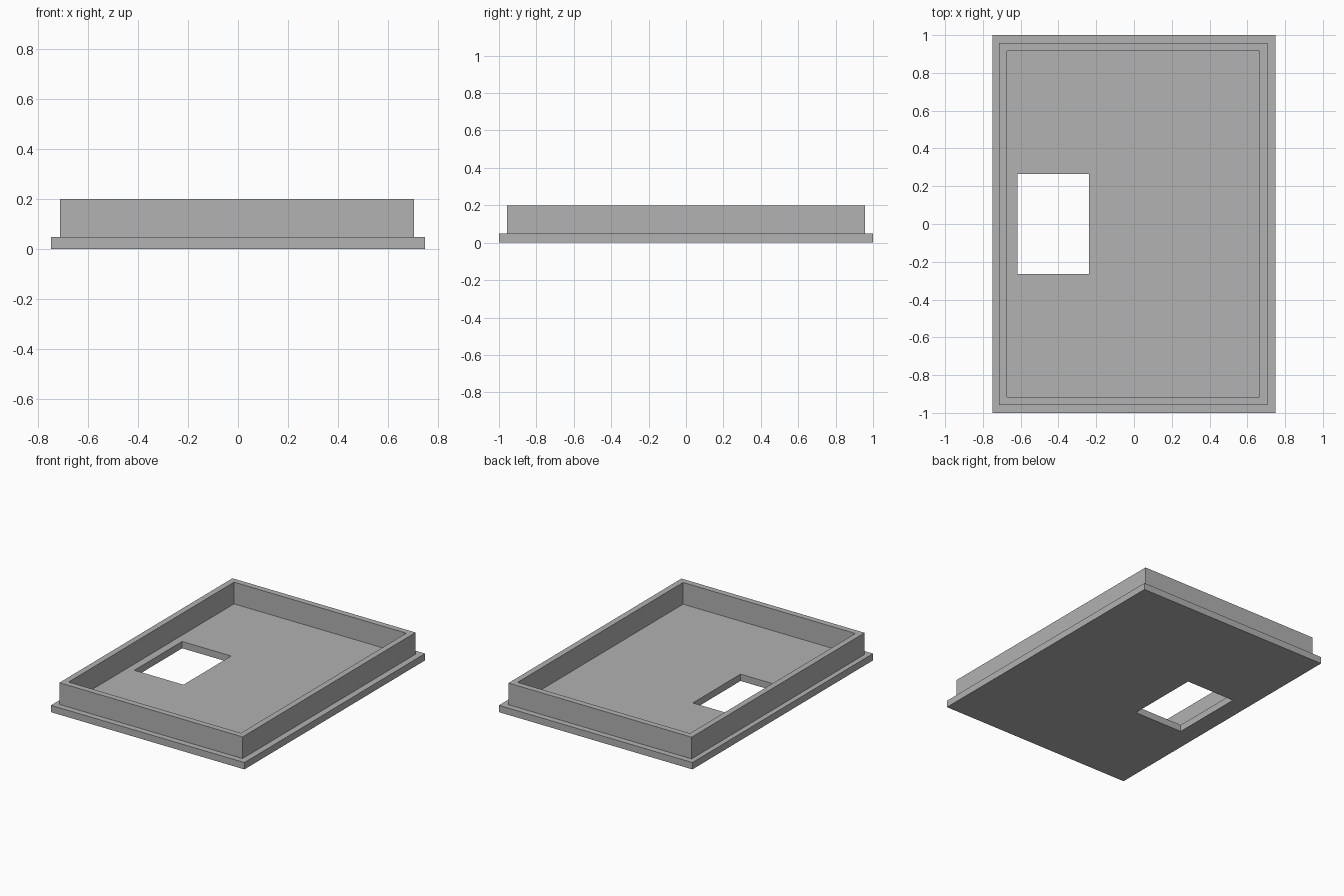
import bpy
import bmesh

cube = bpy.data.objects.get("Cube")
if cube:
    bpy.data.objects.remove(cube, do_unlink=True)

# Single grey material
grey = bpy.data.materials.new("plain_grey")
grey.use_nodes = True
colour = (0.445, 0.445, 0.445, 1.0)
grey.diffuse_color = colour
grey.node_tree.nodes["Principled BSDF"].inputs["Base Color"].default_value = colour


def rect(x0, x1, y0, y1):
    return [(x0, y0), (x1, y0), (x1, y1), (x0, y1)]


def frame(name, outer, inner, z0, z1):
    """Solid rectangular slab with a rectangular opening."""
    bm = bmesh.new()
    loops = [[bm.verts.new((x, y, z)) for x, y in ring]
             for ring, z in ((outer, z0), (outer, z1), (inner, z1), (inner, z0))]
    for a, b in zip(loops, loops[1:] + loops[:1]):
        for i in range(4):
            j = (i + 1) % 4
            bm.faces.new((a[i], a[j], b[j], b[i]))
    bmesh.ops.recalc_face_normals(bm, faces=bm.faces)
    mesh = bpy.data.meshes.new(name)
    bm.to_mesh(mesh)
    bm.free()
    mesh.materials.append(grey)
    obj = bpy.data.objects.new(name, mesh)
    bpy.context.collection.objects.link(obj)
    return obj


# Base plate with its window opening
plate_top = 0.048
frame("base_plate", rect(-0.75, 0.75, -1, 1),
      rect(-0.618, -0.238, -0.264, 0.264), 0, plate_top)

# Raised wall standing on the plate, set in from the edge
frame("raised_wall", rect(-0.714, 0.706, -0.958, 0.958),
      rect(-0.672, 0.664, -0.916, 0.916), plate_top, 0.2)
